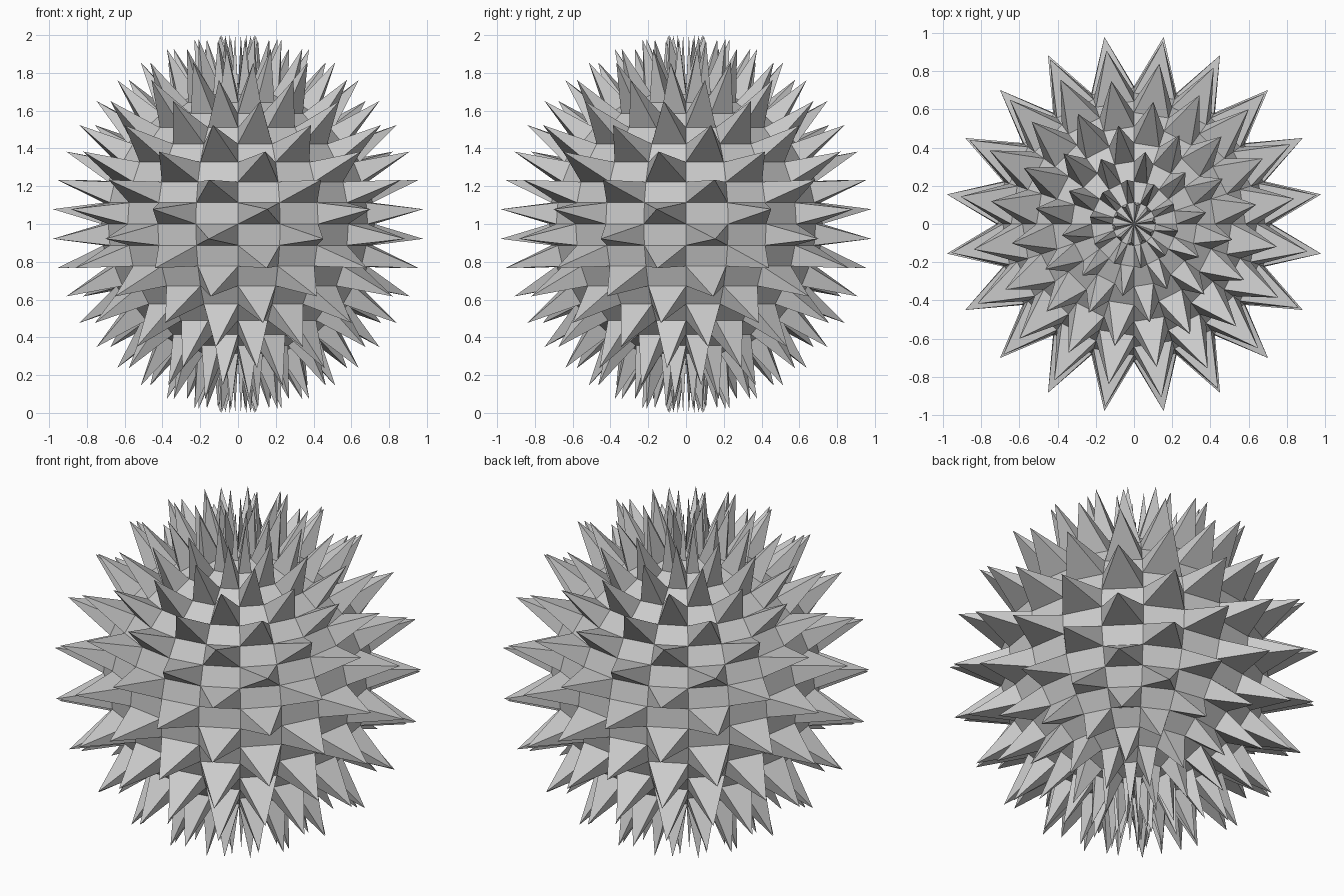
import bpy, bmesh, math
from mathutils import Matrix

if "Cube" in bpy.data.objects:
    bpy.data.objects.remove(bpy.data.objects["Cube"])

SEGMENTS, RINGS = 20, 20
RADIUS, SPIKE = 0.722, 0.285

# Low-poly ball
bm = bmesh.new()
bmesh.ops.create_uvsphere(bm, u_segments=SEGMENTS, v_segments=RINGS, radius=RADIUS)
bm.normal_update()


def grid_cell(face):
    """Column (from the front, counting to the right) and row (from the equator up)."""
    c = face.calc_center_median()
    azimuth = math.atan2(c.x, -c.y)
    elevation = math.atan2(c.z, math.hypot(c.x, c.y))
    col = math.floor(azimuth / (2 * math.pi / SEGMENTS))
    row = math.floor(elevation / (math.pi / RINGS))
    return col, row


# Spikes on every other face, in a checker pattern
spiked = [f for f in bm.faces if sum(grid_cell(f)) % 2 == 0]
bmesh.ops.poke(bm, faces=spiked, offset=SPIKE, center_mode='MEAN',
               use_relative_offset=False)

# Stand it on the floor
bmesh.ops.transform(bm, matrix=Matrix.Translation((0, 0, 1)), verts=bm.verts)
bm.normal_update()
mesh = bpy.data.meshes.new("spiky_ball")
bm.to_mesh(mesh)
bm.free()
ball = bpy.data.objects.new("spiky_ball", mesh)
bpy.context.collection.objects.link(ball)
